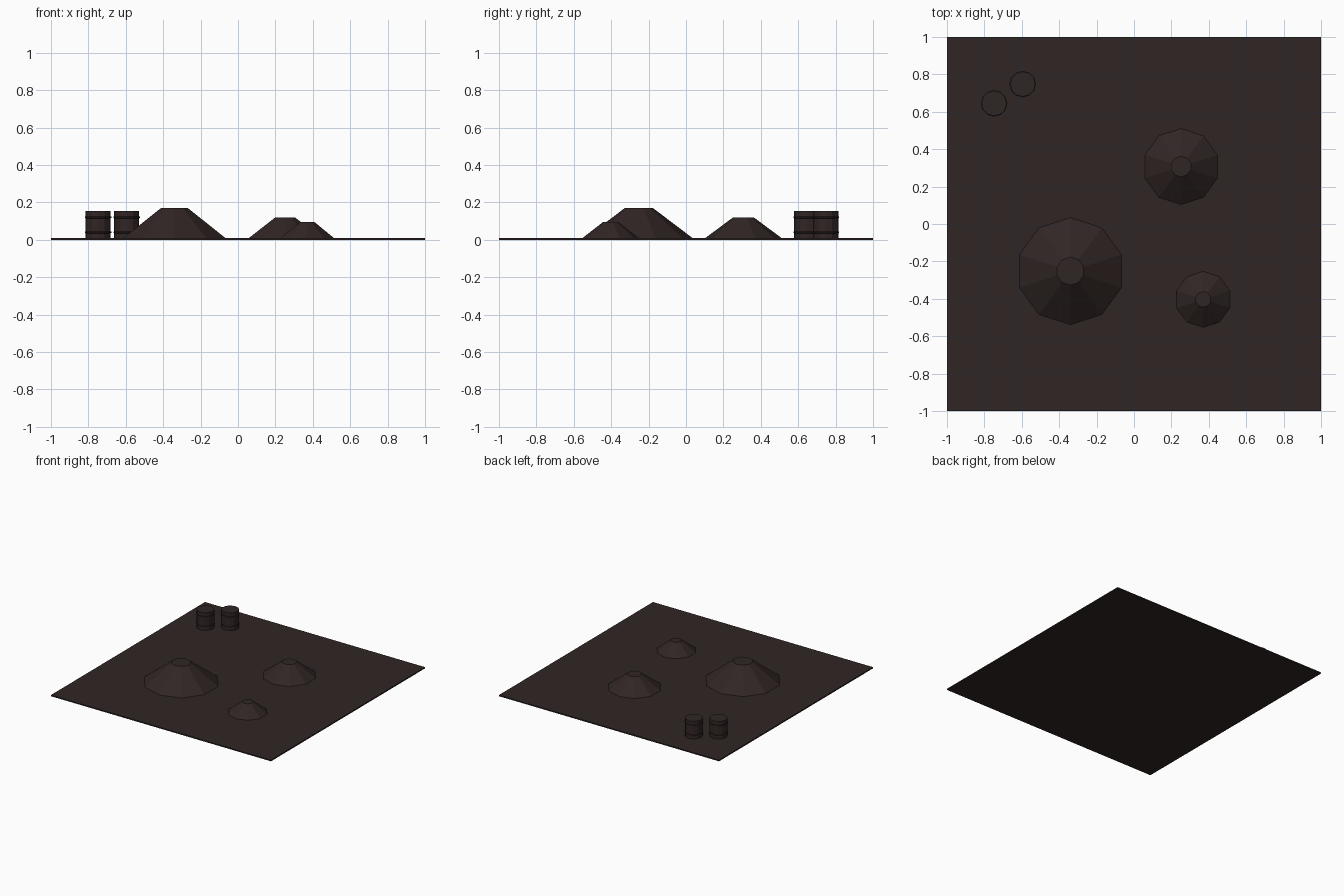
import bpy, bmesh, math

if "Cube" in bpy.data.objects:
    bpy.data.objects.remove(bpy.data.objects["Cube"])

soil = bpy.data.materials.new("dark brown")
soil.diffuse_color = (0.030, 0.019, 0.018, 1)
soil.use_nodes = True
soil.node_tree.nodes["Principled BSDF"].inputs["Base Color"].default_value = soil.diffuse_color


def lathe(name, cx, cy, profile, sides):
    """Capped flat-faced solid turned from (radius, z) points, a corner facing +y."""
    bm = bmesh.new()
    rings = []
    for r, z in profile:
        angles = [math.pi / 2 + 2 * math.pi * i / sides for i in range(sides)]
        rings.append([bm.verts.new((r * math.cos(a), r * math.sin(a), z)) for a in angles])
    for lo, hi in zip(rings, rings[1:]):
        for i in range(sides):
            j = (i + 1) % sides
            bm.faces.new((lo[i], lo[j], hi[j], hi[i]))
    bm.faces.new(rings[0][::-1])
    bm.faces.new(rings[-1])
    mesh = bpy.data.meshes.new(name)
    bm.to_mesh(mesh)
    bm.free()
    mesh.materials.append(soil)
    obj = bpy.data.objects.new(name, mesh)
    obj.location = (cx, cy, 0)
    bpy.context.collection.objects.link(obj)
    return obj


# Thin square ground slab
bpy.ops.mesh.primitive_cube_add(size=1, location=(0, 0, 0.005))
slab = bpy.context.object
slab.name = "ground_slab"
slab.scale = (2, 2, 0.01)
slab.data.materials.append(soil)

# Ten-sided mounds with flat tops: x, y, base radius, top radius, top height
for name, x, y, base, top, h in (
    ("large_mound", -0.34, -0.252, 0.293, 0.075, 0.17),
    ("medium_mound", 0.252, 0.307, 0.21, 0.055, 0.12),
    ("small_mound", 0.37, -0.403, 0.156, 0.042, 0.094),
):
    lathe(name, x, y, [(base, 0.005), (top, h)], 10)

# Two drums, each with two thin raised hoops
R, H = 0.067, 0.071
for n, (x, y) in enumerate(((-0.748, 0.645), (-0.595, 0.748)), 1):
    profile = [(R, 0.005)]
    for z in (0.04, 0.12):
        profile += [(R, z - 0.005), (H, z - 0.003), (H, z + 0.003), (R, z + 0.005)]
    profile.append((R, 0.155))
    lathe(f"drum_{n}", x, y, profile, 12)
